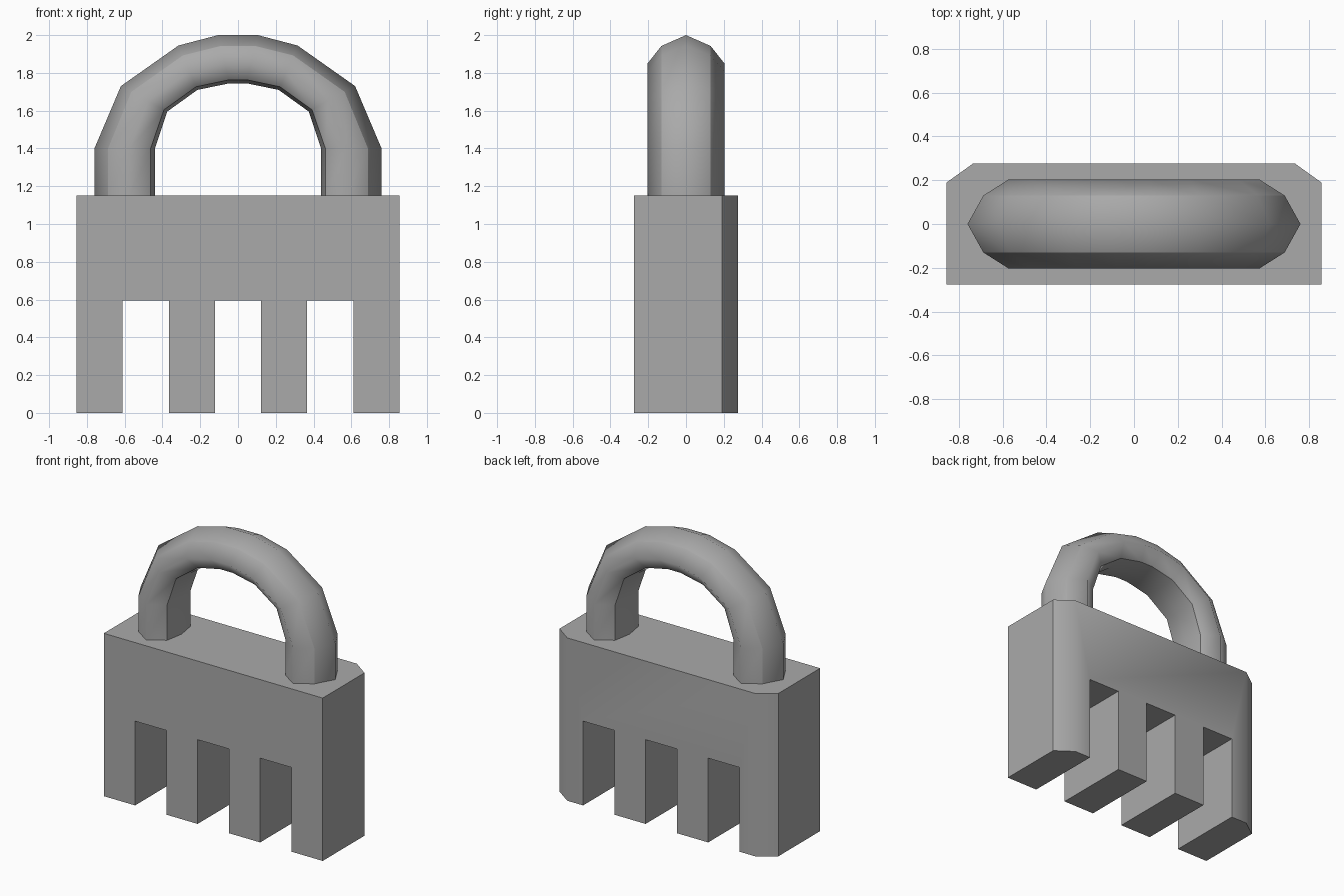
import bpy
import bmesh
from mathutils import Vector

cube = bpy.data.objects.get("Cube")
if cube:
    bpy.data.objects.remove(cube, do_unlink=True)

# One plain grey for the whole model
grey = bpy.data.materials.new("plain grey")
grey.use_nodes = True
colour = (0.4, 0.4, 0.4, 1)
grey.diffuse_color = colour
grey.node_tree.nodes["Principled BSDF"].inputs["Base Color"].default_value = colour


def make_object(name, bm):
    bmesh.ops.recalc_face_normals(bm, faces=bm.faces)
    mesh = bpy.data.meshes.new(name)
    bm.to_mesh(mesh)
    bm.free()
    mesh.materials.append(grey)
    obj = bpy.data.objects.new(name, mesh)
    bpy.context.collection.objects.link(obj)
    return obj


# Toothed body: comb profile with four legs, extruded front to back
HALF_W, HALF_D, TOP, NOTCH = 0.855, 0.276, 1.15, 0.595
step = 2 * HALF_W / 7
outline = [(HALF_W, TOP), (-HALF_W, TOP)]
for leg in range(4):
    left = -HALF_W + 2 * leg * step
    right = left + step
    outline += [(left, 0), (right, 0)]
    if leg < 3:
        outline += [(right, NOTCH), (right + step, NOTCH)]
bm = bmesh.new()
front = bm.faces.new([bm.verts.new((x, -HALF_D, z)) for x, z in outline])
extruded = bmesh.ops.extrude_face_region(bm, geom=[front], use_keep_orig=True)
moved = [g for g in extruded["geom"] if isinstance(g, bmesh.types.BMVert)]
bmesh.ops.translate(bm, verts=moved, vec=(0, 2 * HALF_D, 0))
bmesh.ops.recalc_face_normals(bm, faces=bm.faces)

# Chamfers on the two rear corners
for side in (-1, 1):
    cut = bmesh.ops.bisect_plane(
        bm, geom=bm.verts[:] + bm.edges[:] + bm.faces[:],
        plane_co=(side * HALF_W, 0.19, 0),
        plane_no=Vector((side * 0.086, 0.12, 0)), clear_outer=True)
    rim = [g for g in cut["geom_cut"] if isinstance(g, bmesh.types.BMEdge)]
    bmesh.ops.contextual_create(bm, geom=rim)
body = make_object("toothed_body", bm)
bpy.context.view_layer.objects.active = body
body.select_set(True)
bpy.ops.object.shade_smooth_by_angle(angle=0.75)

# Arched handle: eight-sided section swept through outer and inner path points
half_path = [((0.76, 1.15), (0.44, 1.15)), ((0.76, 1.4), (0.44, 1.4)),
             ((0.62, 1.73), (0.375, 1.595)), ((0.315, 1.945), (0.215, 1.71)),
             ((0.105, 2.0), (0.045, 1.745))]
mirrored = [((-o[0], o[1]), (-i[0], i[1])) for o, i in reversed(half_path)]
# Each section point is (share of the way from outer to inner, depth)
section = [(0, 0), (0.225, 0.13), (0.585, 0.203), (0.93, 0.13), (1, 0)]
section += [(t, -y) for t, y in section[3:0:-1]]

bm = bmesh.new()
rings = []
for outer, inner in half_path + mirrored:
    o, i = Vector(outer), Vector(inner)
    ring = []
    for t, y in section:
        p = o.lerp(i, t)
        ring.append(bm.verts.new((p.x, y, p.y)))
    rings.append(ring)
count = len(section)
for a, b in zip(rings, rings[1:]):
    for k in range(count):
        n = (k + 1) % count
        bm.faces.new((a[k], a[n], b[n], b[k])).smooth = True
    # Crisp lengthwise corners
    for k in range(1, count, 2):
        bm.edges.get((a[k], b[k])).smooth = False
for ring in (rings[0], rings[-1]):
    bm.faces.new(ring)
make_object("arched_handle", bm)
